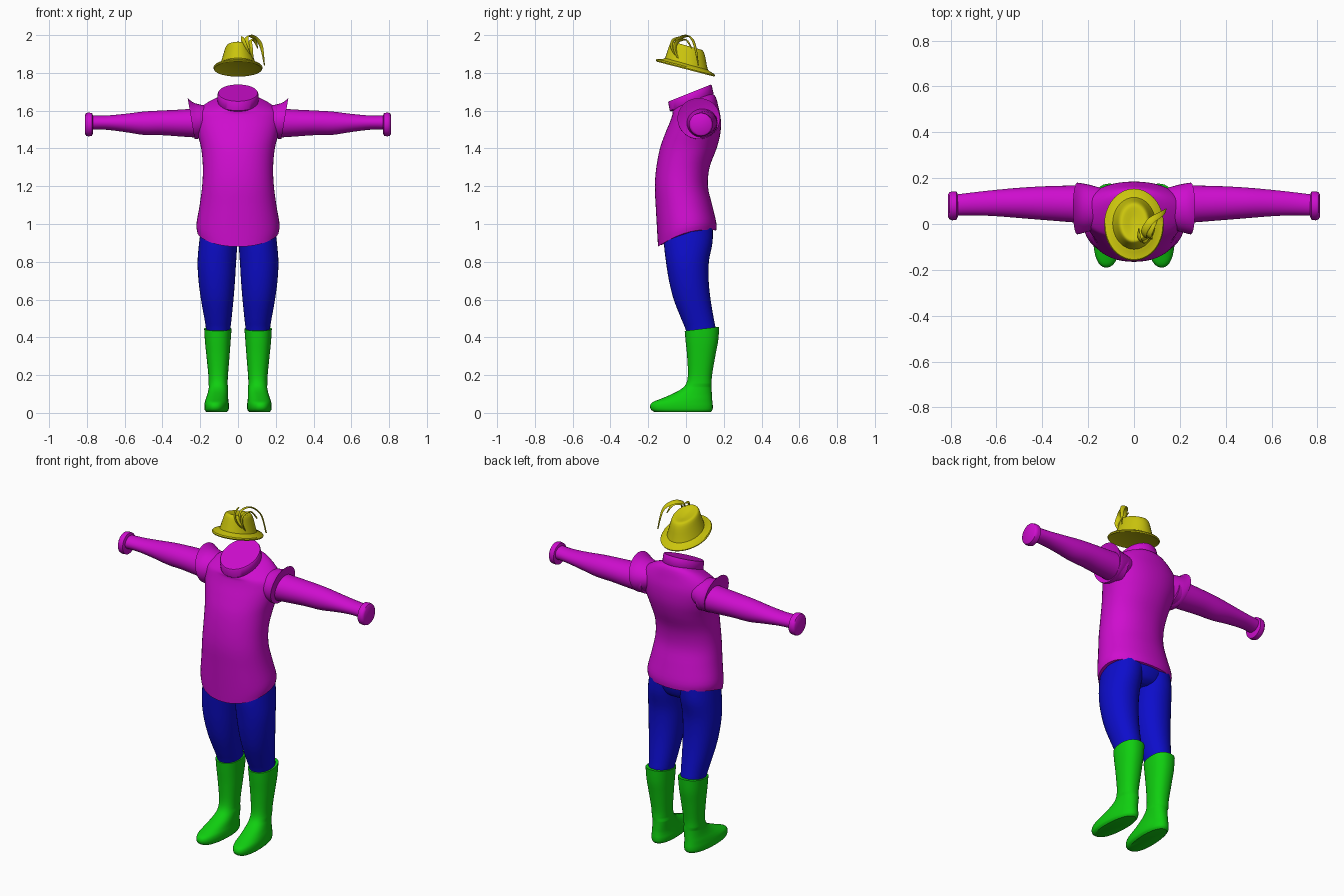
import bpy, bmesh, math
from mathutils import Vector


def material(name, rgb):
    m = bpy.data.materials.new(name)
    m.diffuse_color = (*rgb, 1)
    return m


MAGENTA = material("magenta cloth", (0.62, 0.004, 0.62))
BLUE = material("blue cloth", (0.004, 0.004, 0.6))
GREEN = material("green boots", (0.005, 0.62, 0.005))
YELLOW = material("yellow hat", (0.6, 0.56, 0.004))


def spline(rows, steps):
    """Catmull-Rom interpolation of equal-length number rows."""
    if steps < 2:
        return rows
    out = []
    for i in range(len(rows) - 1):
        p0, p1 = rows[max(i - 1, 0)], rows[i]
        p2, p3 = rows[i + 1], rows[min(i + 2, len(rows) - 1)]
        for s in range(steps):
            t = s / steps
            out.append([0.5 * (2 * b + (c - a) * t + (2 * a - 5 * b + 4 * c - d) * t * t
                               + (3 * b - a - 3 * c + d) * t ** 3)
                        for a, b, c, d in zip(p0, p1, p2, p3)])
    return out + [rows[-1]]


def skin(name, rings, mat, mirror=False):
    """Bridge rings of points into a closed smooth object."""
    bm = bmesh.new()
    vs = [[bm.verts.new(p) for p in r] for r in rings]
    n = len(vs[0])
    for a, b in zip(vs, vs[1:]):
        for i in range(n):
            j = (i + 1) % n
            bm.faces.new((a[i], a[j], b[j], b[i]))
    bm.faces.new(vs[0])
    bm.faces.new(vs[-1])
    bmesh.ops.recalc_face_normals(bm, faces=bm.faces)
    me = bpy.data.meshes.new(name)
    bm.to_mesh(me)
    bm.free()
    me.materials.append(mat)
    ob = bpy.data.objects.new(name, me)
    bpy.context.collection.objects.link(ob)
    if mirror:
        ob.modifiers.new("both sides", "MIRROR")
    bpy.ops.object.select_all(action='DESELECT')
    ob.select_set(True)
    bpy.context.view_layer.objects.active = ob
    bpy.ops.object.shade_smooth_by_angle(angle=math.radians(40))
    return ob


def loft(name, rows, mat, along="z", steps=4, n=36, power=2.0, mirror=False):
    """Rows: position, u0, u1, v0, v1, slope over v, sag over v squared."""
    rows = [list(r) + [0] * (7 - len(r)) for r in rows]
    rings = []
    for t, u0, u1, v0, v1, slope, sag in spline(rows, steps):
        ring = []
        for k in range(n):
            a = 2 * math.pi * k / n
            c, s = math.cos(a), math.sin(a)
            c = math.copysign(abs(c) ** (2 / power), c)
            s = math.copysign(abs(s) ** (2 / power), s)
            u = (u0 + u1) / 2 + c * (u1 - u0) / 2
            dv = s * (v1 - v0) / 2
            v, w = (v0 + v1) / 2 + dv, t + slope * dv - sag * dv * dv
            ring.append((u, v, w) if along == "z" else (w, u, v))
        rings.append(ring)
    return skin(name, rings, mat, mirror)


def sym(rows):
    """Rows with a half width instead of two x limits."""
    return [(r[0], -r[1], r[1], *r[2:]) for r in rows]


# Tunic body with a dipping front hem
loft("tunic_body", sym([
    (0.955, 0.215, -0.148, 0.160, 0.28, 1.35), (1.0, 0.220, -0.152, 0.160, 0.20, 0.9),
    (1.10, 0.203, -0.160, 0.138, 0.05, 0.2), (1.20, 0.190, -0.165, 0.116),
    (1.30, 0.186, -0.157, 0.125), (1.40, 0.195, -0.138, 0.162),
    (1.48, 0.215, -0.110, 0.182), (1.55, 0.228, -0.084, 0.184, 0.05),
    (1.60, 0.215, -0.072, 0.172, 0.16), (1.635, 0.160, -0.072, 0.156, 0.35),
    (1.655, 0.095, -0.065, 0.130, 0.40)]), MAGENTA, n=48, power=2.15)

# Tilted round collar
loft("collar", sym([(1.640, 0.104, -0.080, 0.142, 0.4), (1.646, 0.108, -0.086, 0.146, 0.4),
                    (1.688, 0.108, -0.094, 0.136, 0.4), (1.694, 0.104, -0.091, 0.132, 0.4)]),
     MAGENTA, steps=1)

# Flared shoulder caps
loft("shoulder_cap", [(0.12, 0.0, 0.15, 1.50, 1.62, 0.1), (0.19, -0.03, 0.170, 1.465, 1.632, 0.12),
                      (0.225, -0.04, 0.177, 1.452, 1.645, 0.16),
                      (0.248, -0.045, 0.180, 1.450, 1.667, 0.17),
                      (0.243, -0.030, 0.168, 1.463, 1.650, 0.17)],
     MAGENTA, along="x", steps=2, mirror=True)

# Sleeves and flanged cuffs
loft("sleeve", [(0.18, 0.0, 0.168, 1.455, 1.615), (0.30, 0.010, 0.167, 1.463, 1.606),
                (0.40, 0.018, 0.164, 1.470, 1.601), (0.50, 0.026, 0.158, 1.472, 1.595),
                (0.60, 0.034, 0.149, 1.487, 1.583), (0.70, 0.038, 0.138, 1.499, 1.574),
                (0.78, 0.036, 0.128, 1.499, 1.574)], MAGENTA, along="x", mirror=True)
loft("cuff", [(0.768, 0.032, 0.128, 1.480, 1.574), (0.773, 0.019, 0.141, 1.466, 1.588),
              (0.792, 0.016, 0.142, 1.464, 1.590), (0.804, 0.020, 0.139, 1.467, 1.587),
              (0.810, 0.029, 0.131, 1.476, 1.578)], MAGENTA, along="x", steps=1, mirror=True)

# Trousers: hips and legs
loft("trouser_hips", sym([(0.885, 0.10, -0.07, 0.09), (0.91, 0.165, -0.105, 0.125),
                          (0.96, 0.198, -0.120, 0.145, 0.1), (1.02, 0.195, -0.12, 0.13)]), BLUE)
loft("trouser_leg", [(0.40, 0.045, 0.165, 0.010, 0.155), (0.45, 0.040, 0.170, -0.005, 0.156),
                     (0.50, 0.034, 0.178, -0.026, 0.147), (0.60, 0.024, 0.196, -0.065, 0.130),
                     (0.70, 0.016, 0.209, -0.090, 0.120), (0.80, 0.010, 0.214, -0.106, 0.121),
                     (0.90, 0.002, 0.206, -0.117, 0.140), (0.98, -0.01, 0.195, -0.115, 0.142)],
     BLUE, mirror=True, power=2.1)

# Boots: foot growing into a flared shaft
boot = loft("boot", [
    (0.004, 0.060, 0.165, -0.165, 0.130), (0.016, 0.050, 0.174, -0.184, 0.140),
    (0.036, 0.047, 0.176, -0.190, 0.142), (0.056, 0.049, 0.174, -0.178, 0.140),
    (0.074, 0.052, 0.170, -0.135, 0.138), (0.095, 0.054, 0.164, -0.085, 0.137),
    (0.120, 0.055, 0.159, -0.035, 0.136), (0.150, 0.055, 0.156, -0.002, 0.136),
    (0.20, 0.053, 0.157, 0.010, 0.138), (0.30, 0.045, 0.167, 0.006, 0.155),
    (0.38, 0.039, 0.175, -0.002, 0.170), (0.445, 0.034, 0.179, -0.007, 0.176, 0.12)],
    GREEN, mirror=True, power=2.25)
for v in boot.data.vertices:  # toes turn slightly outward
    if v.co.z < 0.15:
        v.co.x += 0.05 * max(0, -v.co.y) - 0.04 * max(0, v.co.y)

# Hat: tilted brim and tapered crown with a dented top
loft("hat_brim", sym([(1.832, 0.10, -0.12, 0.12, -0.26), (1.820, 0.127, -0.156, 0.150, -0.26),
                      (1.827, 0.130, -0.160, 0.154, -0.26), (1.834, 0.126, -0.155, 0.149, -0.26),
                      (1.842, 0.100, -0.122, 0.122, -0.26), (1.850, 0.09, -0.11, 0.11, -0.26)]),
     YELLOW, steps=1)
loft("hat_crown", sym([(1.838, 0.096, -0.114, 0.118, -0.26), (1.870, 0.086, -0.104, 0.110, -0.26),
                       (1.910, 0.074, -0.092, 0.102, -0.26), (1.936, 0.065, -0.082, 0.093, -0.27),
                       (1.944, 0.054, -0.070, 0.080, -0.28), (1.940, 0.035, -0.05, 0.058, -0.28),
                       (1.934, 0.012, -0.022, 0.024, -0.28)]), YELLOW, steps=2)


def plume(name, rows):
    """Flat curling feather: path point and half width per row."""
    path = spline(rows, 5)
    rings = []
    for i, (x, y, z, w) in enumerate(path):
        a, b = Vector(path[max(i - 1, 0)][:3]), Vector(path[min(i + 1, len(path) - 1)][:3])
        tangent = (b - a).normalized()
        side = (Vector((0.75, -0.6, 0.3)) - tangent * tangent.dot(Vector((0.75, -0.6, 0.3)))).normalized()
        up = tangent.cross(side)
        p = Vector((x, y, z))
        rings.append([p + side * w * math.cos(k * math.pi / 4) + up * 0.004 * math.sin(k * math.pi / 4)
                      for k in range(8)])
    skin(name, rings, YELLOW)


# Three feathers curling from the hat's side
plume("long_feather", [(0.075, -0.03, 1.86, 0.006), (0.050, -0.055, 1.945, 0.013),
                       (0.045, -0.03, 1.985, 0.016), (0.075, 0.015, 1.994, 0.016),
                       (0.120, 0.045, 1.950, 0.012), (0.140, 0.065, 1.840, 0.002)])
plume("middle_feather", [(0.075, -0.03, 1.86, 0.006), (0.070, -0.06, 1.92, 0.012),
                         (0.065, -0.045, 1.965, 0.014), (0.085, 0.0, 1.975, 0.012),
                         (0.105, 0.03, 1.930, 0.002)])
plume("short_feather", [(0.075, -0.03, 1.86, 0.006), (0.045, -0.075, 1.93, 0.011),
                        (0.025, -0.065, 1.975, 0.012), (0.020, -0.02, 1.992, 0.002)])
